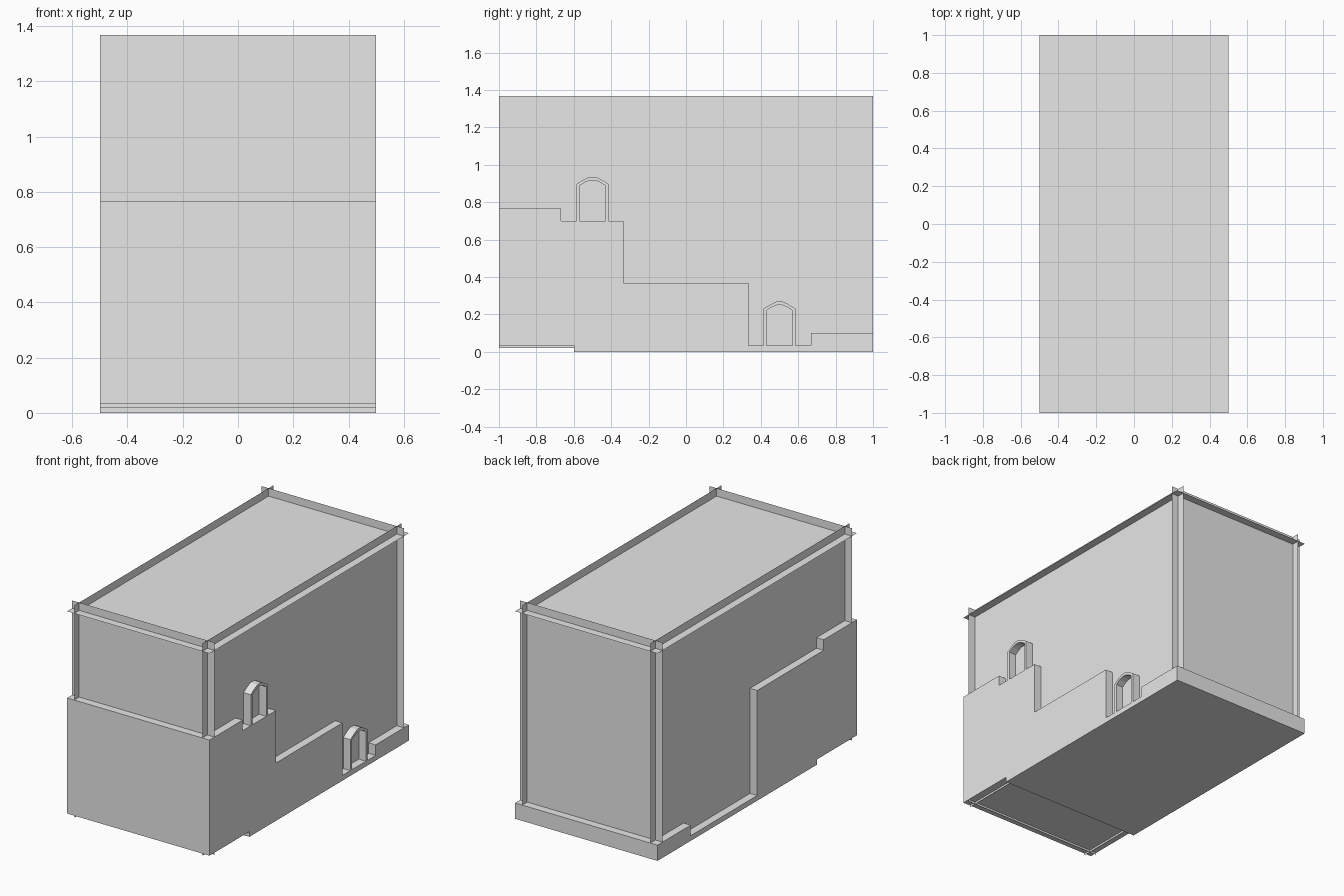
import bpy
import bmesh

cube = bpy.data.objects.get("Cube")
if cube:
    bpy.data.objects.remove(cube, do_unlink=True)

grey = bpy.data.materials.new("plain grey")
grey.use_nodes = True
grey.diffuse_color = (0.8, 0.8, 0.8, 1)
grey.node_tree.nodes["Principled BSDF"].inputs["Base Color"].default_value = (0.8, 0.8, 0.8, 1)

HX, HY, TOP = 0.5, 1.0, 1.367   # outer limits
D = 0.05                        # wall inset and overhang of each sheet


def finish(name, bm):
    bmesh.ops.recalc_face_normals(bm, faces=bm.faces)
    mesh = bpy.data.meshes.new(name)
    bm.to_mesh(mesh)
    bm.free()
    mesh.materials.append(grey)
    obj = bpy.data.objects.new(name, mesh)
    bpy.context.collection.objects.link(obj)
    return obj


def extrude_profile(name, profile, x0, x1):
    """Extrude a closed (y, z) outline along x."""
    bm = bmesh.new()
    face = bm.faces.new([bm.verts.new((x0, y, z)) for y, z in profile])
    out = bmesh.ops.extrude_face_region(bm, geom=[face])
    moved = [v for v in out["geom"] if isinstance(v, bmesh.types.BMVert)]
    bmesh.ops.translate(bm, verts=moved, vec=(x1 - x0, 0, 0))
    return finish(name, bm)


def sheet(name, corners):
    bm = bmesh.new()
    bm.faces.new([bm.verts.new(c) for c in corners])
    return finish(name, bm)


# Stepped base, one half for each side's skyline
underside = [(HY, 0), (-0.6, 0), (-0.6, 0.033), (-HY, 0.033)]
right_steps = [(-HY, 0.767), (-0.667, 0.767), (-0.667, 0.7), (-0.333, 0.7),
               (-0.333, 0.367), (0.333, 0.367), (0.333, 0.033),
               (0.667, 0.033), (0.667, 0.1), (HY, 0.1)]
left_steps = [(-HY, 0.767), (-0.667, 0.767), (-0.667, 0.7), (0, 0.7),
              (0, 0.033), (0.667, 0.033), (0.667, 0.1), (HY, 0.1)]
extrude_profile("base_left", underside + right_steps, 0, HX)
extrude_profile("base_right", underside + left_steps, -HX, 0)

# Wall sheets that cross at the corners and rise above the roof
LOW = 0.02
for side, label in ((1, "left"), (-1, "right")):
    x = side * (HX - D)
    sheet("side_wall_" + label, [(x, -HY, LOW), (x, HY, LOW), (x, HY, TOP), (x, -HY, TOP)])
for side, label in ((-1, "front"), (1, "back")):
    y = side * (HY - D)
    sheet("end_wall_" + label, [(-HX, y, LOW), (HX, y, LOW), (HX, y, TOP), (-HX, y, TOP)])

# Roof sheet with its overhanging rim
roof = TOP - D
sheet("roof", [(-HX, -HY, roof), (HX, -HY, roof), (HX, HY, roof), (-HX, HY, roof)])


# Arched door surrounds standing on the ledge
def mirrored(half):
    return half + [(-y, z) for y, z in reversed(half)]


outer = mirrored([(0.086, 0), (0.086, 0.197), (0.046, 0.222), (0.018, 0.235)])
inner = mirrored([(0.070, 0), (0.070, 0.188), (0.040, 0.207), (0.014, 0.217)])
for name, y0, z0 in (("upper_door_arch", -0.5, 0.7), ("lower_door_arch", 0.5, 0.033)):
    outline = outer + inner[::-1]
    extrude_profile(name, [(y0 + y, z0 + z) for y, z in outline], HX - D, HX)
